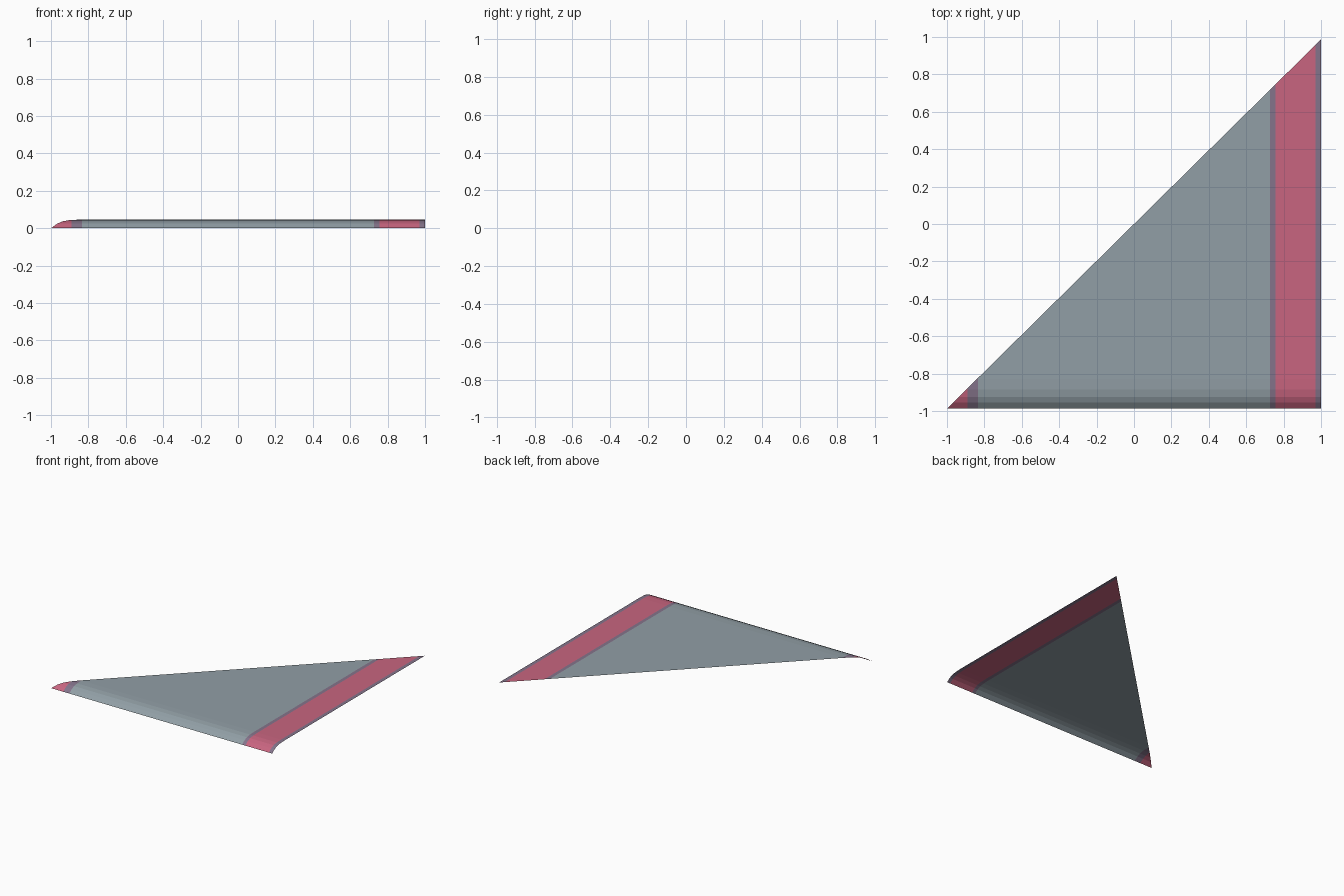
import bpy, bmesh

if "Cube" in bpy.data.objects:
    bpy.data.objects.remove(bpy.data.objects["Cube"])

# Colours
COLOURS = [("slate grey", (0.285, 0.345, 0.38, 1)),
           ("rose red", (0.58, 0.13, 0.215, 1)),
           ("dusky purple", (0.235, 0.175, 0.26, 1))]
HALF_Y = 0.987
# Rolled front edge: (y, z), then flat
PROFILE = [(-HALF_Y, 0.0), (-0.955, 0.024), (-0.925, 0.037), (-0.885, 0.044), (-0.83, 0.046)]
# Stripe limits along x: (right limit, material)
STRIPES = [(-0.89, 1), (-0.835, 2), (0.728, 0), (0.757, 2), (0.97, 1), (1.01, 2)]


def height(y):
    for (y0, z0), (y1, z1) in zip(PROFILE, PROFILE[1:]):
        if y <= y1:
            return z0 + (z1 - z0) * max(0, y - y0) / (y1 - y0)
    return PROFILE[-1][1]


def cut(bm, co, no):
    bmesh.ops.bisect_plane(bm, geom=bm.verts[:] + bm.edges[:] + bm.faces[:],
                           dist=1e-5, plane_co=co, plane_no=no)


# Thin triangular panel, cut along the fold lines and stripes
bm = bmesh.new()
bm.faces.new([bm.verts.new(c) for c in ((-1, -HALF_Y, 0), (1, -HALF_Y, 0), (1, HALF_Y, 0))])
for y, _ in PROFILE[1:]:
    cut(bm, (0, y, 0), (0, 1, 0))
for x, _ in STRIPES[:-1]:
    cut(bm, (x, 0, 0), (1, 0, 0))

# Colour by stripe, then roll the front edge down
for f in bm.faces:
    cx = f.calc_center_median().x
    f.material_index = next(m for limit, m in STRIPES if cx < limit)
for v in bm.verts:
    v.co.z = height(v.co.y)
bm.normal_update()

mesh = bpy.data.meshes.new("triangular_panel")
bm.to_mesh(mesh)
bm.free()
for name, colour in COLOURS:
    mat = bpy.data.materials.new(name)
    mat.diffuse_color = colour
    mat.use_nodes = True
    mat.node_tree.nodes["Principled BSDF"].inputs["Base Color"].default_value = mat.diffuse_color
    mesh.materials.append(mat)
panel = bpy.data.objects.new("triangular_panel", mesh)
bpy.context.collection.objects.link(panel)
